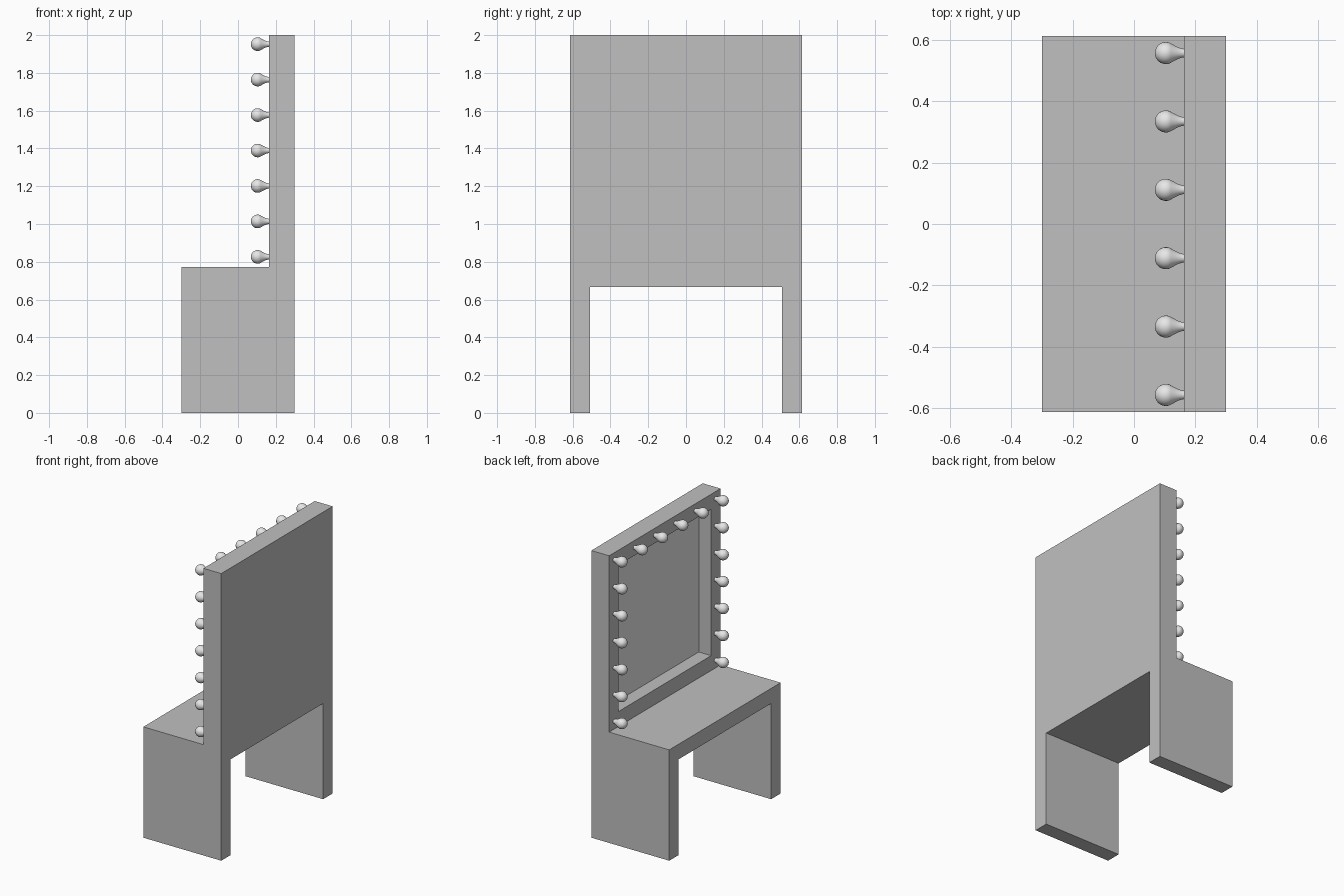
import bpy, bmesh, math
from mathutils import Matrix, Vector

if "Cube" in bpy.data.objects:
    bpy.data.objects.remove(bpy.data.objects["Cube"])


def material(name, value):
    m = bpy.data.materials.new(name)
    m.diffuse_color = (value, value, value, 1)
    m.use_nodes = True
    m.node_tree.nodes["Principled BSDF"].inputs["Base Color"].default_value = m.diffuse_color
    return m


BODY = material("grey body", 0.53)
GLASS = material("mirror silver", 0.8)
BULB = material("bulb white", 0.8)


def mesh_object(name, bm, mat):
    bmesh.ops.recalc_face_normals(bm, faces=bm.faces)
    me = bpy.data.meshes.new(name)
    bm.to_mesh(me)
    bm.free()
    me.materials.append(mat)
    ob = bpy.data.objects.new(name, me)
    bpy.context.collection.objects.link(ob)
    return ob


def box(name, lo, hi, mat):
    lo, hi = Vector(lo), Vector(hi)
    bm = bmesh.new()
    bmesh.ops.create_cube(bm, size=1, matrix=Matrix.Translation((lo + hi) / 2)
                          @ Matrix.Diagonal((*(hi - lo), 1)))
    return mesh_object(name, bm, mat)


W, D, H = 0.613, 0.30, 2.0      # half width, half depth, height
DESK, FRAME = 0.772, 0.163      # desk height, front plane of the mirror frame
RIM, BACK = 0.104, 0.262        # frame rim width, plane of the mirror

# Body: L-shaped side profile extruded across the width
bm = bmesh.new()
profile = [(-D, 0), (D, 0), (D, H), (FRAME, H), (FRAME, DESK), (-D, DESK)]
face = bm.faces.new([bm.verts.new((x, -W, z)) for x, z in profile])
ext = bmesh.ops.extrude_face_region(bm, geom=[face])
bmesh.ops.translate(bm, vec=(0, 2 * W, 0),
                    verts=[v for v in ext["geom"] if isinstance(v, bmesh.types.BMVert)])
body = mesh_object("vanity_body", bm, BODY)

# Cut the knee space and the mirror recess
cutters = [
    box("knee_cutter", (-1, -W + RIM, -0.2), (1, W - RIM, 0.667), BODY),
    box("recess_cutter", (0, -W + RIM, DESK + RIM), (BACK, W - RIM, H - RIM), BODY),
]
bpy.context.view_layer.objects.active = body
for c in cutters:
    c.hide_render = True
    mod = body.modifiers.new(c.name, 'BOOLEAN')
    mod.operation = 'DIFFERENCE'
    mod.solver = 'EXACT'
    mod.object = c
    bpy.ops.object.modifier_apply(modifier=mod.name)
for c in cutters:
    bpy.data.objects.remove(c)

# Mirror plate at the back of the recess
box("mirror", (BACK - 0.004, -W + RIM, DESK + RIM), (BACK + 0.004, W - RIM, H - RIM), GLASS)

# Bulb: round globe tapering to a neck, turned around the x axis
R, CX, N = 0.036, 0.104, 24
rings = [(CX - R * math.cos(a), R * math.sin(a))
         for a in (math.radians(12 * i) for i in range(1, 10))]
rings += [(0.120, 0.0315), (0.133, 0.0245), (0.146, 0.018), (0.158, 0.0145), (0.166, 0.0135)]
bm = bmesh.new()
loops = [[bm.verts.new((x, r * math.cos(2 * math.pi * k / N), r * math.sin(2 * math.pi * k / N)))
          for k in range(N)] for x, r in rings]
tip = bm.verts.new((CX - R, 0, 0))
for k in range(N):
    j = (k + 1) % N
    bm.faces.new((tip, loops[0][k], loops[0][j]))
    for a, b in zip(loops, loops[1:]):
        bm.faces.new((a[k], b[k], b[j], a[j]))
bm.faces.new(loops[-1])
for f in bm.faces:
    f.smooth = len(f.verts) < 5
first = mesh_object("bulb", bm, BULB)

# Seven bulbs up each side, four more between the top corners
BY, Z0, Z1 = 0.557, 0.826, 1.952
spots = [(s * BY, Z0 + (Z1 - Z0) * i / 6) for s in (-1, 1) for i in range(7)]
spots += [(-BY + 2 * BY * i / 5, Z1) for i in range(1, 5)]
for i, (y, z) in enumerate(spots):
    ob = first if i == 0 else bpy.data.objects.new("bulb", first.data)
    if i:
        bpy.context.collection.objects.link(ob)
    ob.location = (0, y, z)
